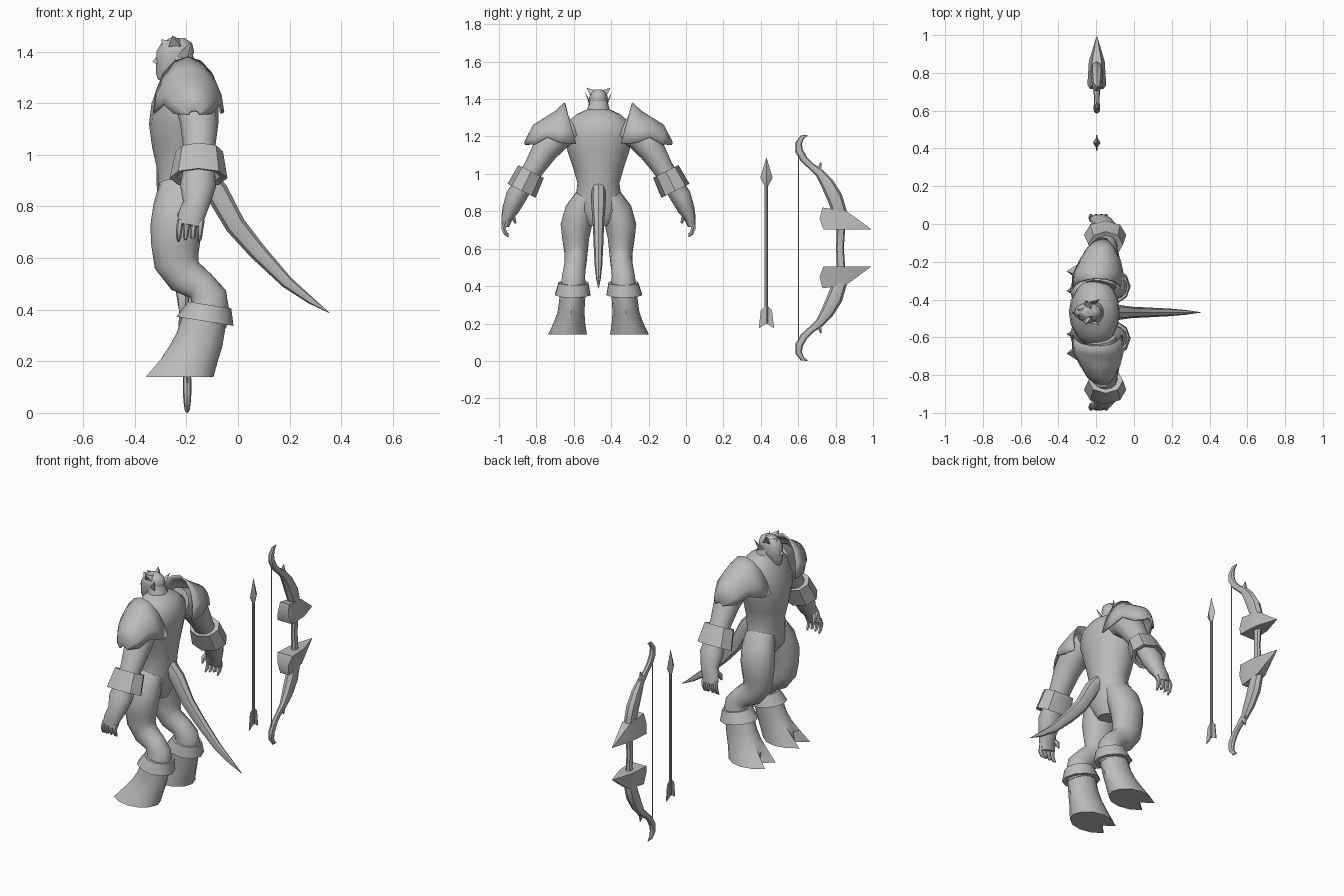
import bpy, bmesh, math
from mathutils import Vector

CY = -0.468          # the figure stands on this line
BX, BZ = -0.197, 0.604   # bow plane and bow middle height
X = Vector((1, 0, 0))

grey = bpy.data.materials.new("plain grey")
grey.diffuse_color = (0.5, 0.5, 0.5, 1)


def finish(name, bm):
    bmesh.ops.recalc_face_normals(bm, faces=bm.faces)
    me = bpy.data.meshes.new(name)
    bm.to_mesh(me)
    bm.free()
    me.materials.append(grey)
    ob = bpy.data.objects.new(name, me)
    bpy.context.collection.objects.link(ob)
    return ob


def loft(name, rings, n=12, d=None, side=1, cy=CY, warp=None):
    """Skin elliptical rings (x, y, z, radius towards x, other radius)."""
    bm = bmesh.new()
    cs = [Vector((r[0], r[1] * side + cy, r[2])) for r in rings]
    if d:
        d = Vector((d[0], d[1] * side, d[2])).normalized()
    loops = []
    for i, (c, r) in enumerate(zip(cs, rings)):
        t = d or (cs[min(i + 1, len(cs) - 1)] - cs[max(i - 1, 0)]).normalized()
        u = (X - t * t.x).normalized()
        v = t.cross(u)
        loop = []
        for k in range(n):
            a = 2 * math.pi * k / n
            p = c + u * r[3] * math.cos(a) + v * r[4] * math.sin(a)
            if warp:
                p = warp(i, k, p)
            loop.append(bm.verts.new(p))
        loops.append(loop)
    for a, b in zip(loops, loops[1:]):
        for k in range(n):
            bm.faces.new((a[k], a[(k + 1) % n], b[(k + 1) % n], b[k]))
    bm.faces.new(loops[0])
    bm.faces.new(loops[-1])
    return finish(name, bm)


def hull(name, pts):
    bm = bmesh.new()
    for p in pts:
        bm.verts.new(p)
    bmesh.ops.convex_hull(bm, input=bm.verts)
    return finish(name, bm)


# torso and neck
loft("torso", [(-.2, 0, .72, .05, .05), (-.215, 0, .80, .095, .13), (-.215, 0, .88, .1, .122),
               (-.21, 0, .95, .105, .112), (-.215, 0, 1.03, .118, .135), (-.215, 0, 1.12, .13, .165),
               (-.205, 0, 1.2, .13, .185), (-.195, 0, 1.27, .115, .172), (-.2, 0, 1.32, .085, .115),
               (-.215, 0, 1.345, .055, .06), (-.225, 0, 1.40, .045, .045)], 16, (0, 0, 1))

# head, nose, ears, hair
loft("head", [(-.285, 0, 1.29, .025, .02), (-.268, 0, 1.315, .05, .038), (-.25, 0, 1.36, .067, .048),
              (-.243, 0, 1.40, .073, .052), (-.238, 0, 1.432, .06, .043), (-.235, 0, 1.452, .03, .02)],
     12, (0, 0, 1))
hull("nose", [(-.305, CY, 1.395), (-.332, CY, 1.36), (-.31, CY - .015, 1.35), (-.31, CY + .015, 1.35),
              (-.29, CY, 1.38)])
for s in (1, -1):
    hull("ear", [(-.225, CY + s * .045, 1.37), (-.2, CY + s * .045, 1.355), (-.2, CY + s * .05, 1.395),
                 (-.235, CY + s * .052, 1.385), (-.18, CY + s * .072, 1.44)])
    hull("hair_tuft", [(-.25, CY + s * .015, 1.435), (-.22, CY + s * .045, 1.42), (-.27, CY + s * .04, 1.415),
                       (-.22, CY + s * .015, 1.445), (-.255, CY + s * .065, 1.462)])
    hull("brow_hair", [(-.26, CY + s * .005, 1.44), (-.29, CY + s * .03, 1.42), (-.25, CY + s * .03, 1.44),
                       (-.3, CY + s * .012, 1.448)])

# tail
loft("tail", [(-.14, 0, .94, .03, .035), (-.083, 0, .858, .045, .04), (-.01, 0, .727, .04, .03),
              (.075, 0, .626, .034, .026), (.19, 0, .506, .024, .02), (.28, 0, .437, .014, .012),
              (.355, 0, .387, .001, .001)], 8)


# cloven front of the foot: pull the middle front vertices back
def cleft(i, k, p):
    if k == 6:
        p.x += (0, 0, .005, .025, .075)[i]
    elif k in (5, 7):
        p.x -= (0, 0, 0, .004, .012)[i]
    return p


for s in (1, -1):
    # leg with bent hock
    loft("leg", [(-.22, .065, .88, .085, .06), (-.23, .1, .80, .098, .082), (-.24, .12, .72, .1, .085),
                 (-.242, .122, .65, .094, .073), (-.238, .12, .585, .088, .064),
                 (-.205, .122, .53, .075, .06), (-.145, .128, .492, .062, .06),
                 (-.112, .133, .45, .07, .063), (-.11, .135, .40, .078, .068),
                 (-.125, .136, .36, .085, .07)], 14, side=s)
    loft("leg_cuff", [(-.11, .133, .418, .065, .06), (-.11, .133, .418, .085, .083),
                      (-.128, .138, .355, .112, .099), (-.128, .138, .355, .08, .07)],
         10, (-.16, 0, -1), s)
    loft("foot", [(-.13, .137, .37, .088, .068), (-.145, .142, .31, .093, .07), (-.165, .147, .26, .105, .072),
                  (-.195, .155, .205, .118, .084), (-.229, .166, .14, .134, .104)],
         12, (0, 0, 1), s, warp=cleft)

    # arm down to the palm
    loft("arm", [(-.175, .14, 1.24, .08, .08), (-.16, .22, 1.21, .085, .085), (-.15, .29, 1.12, .074, .07),
                 (-.15, .345, 1.03, .062, .056), (-.15, .395, .95, .06, .052), (-.155, .44, .88, .07, .056),
                 (-.162, .47, .81, .052, .045), (-.178, .488, .77, .052, .032),
                 (-.187, .498, .725, .05, .022)], 12, side=s)
    # fingers and thumb
    for j in range(4):
        fx = -.228 + j * .027
        loft("finger", [(fx + .005, .497, .745, .013, .015), (fx, .508, .71, .012, .014),
                        (fx - .002, .497, .68, .010, .011),
                        (fx - .003, .482, .664 + .008 * (j % 3), .004, .004)], 6, side=s)
    loft("thumb", [(-.205, .475, .79, .018, .016), (-.222, .455, .765, .015, .014),
                   (-.222, .443, .735, .005, .006)], 6, side=s)
    # flared forearm band with open lower rim
    loft("bracer", [(-.15, .36, 1.01, .06, .05), (-.15, .36, 1.013, .092, .076),
                    (-.153, .411, .91, .112, .084), (-.153, .408, .916, .085, .064),
                    (-.153, .39, .95, .06, .05)], 8, (0, .45, -.9), s)

    # shoulder plate: arches narrowing outward (base y, top y, centre x, half width, base z, top z)
    bm = bmesh.new()
    rows = []
    for y0, y1, xc, rx, zb, zt in [(.12, .18, -.195, .13, 1.16, 1.378), (.2, .225, -.19, .132, 1.165, 1.335),
                                   (.275, .275, -.18, .105, 1.195, 1.303), (.34, .345, -.175, .07, 1.158, 1.26),
                                   (.39, .392, -.17, .022, 1.155, 1.17)]:
        row = []
        for k in range(9):
            a = math.pi * k / 8
            h = math.sin(a)
            row.append(bm.verts.new((xc - rx * math.cos(a), CY + s * (y0 + (y1 - y0) * h), zb + (zt - zb) * h)))
        rows.append(row)
    for a, b in zip(rows, rows[1:]):
        for k in range(8):
            bm.faces.new((a[k], a[k + 1], b[k + 1], b[k]))
    plate = finish("shoulder_plate", bm)
    m = plate.modifiers.new("thickness", 'SOLIDIFY')
    m.thickness = .01
    m.offset = 0

# bow: one curved limb reflected about the grip (y, height above middle, radius)
limb = [(.65, .602, .002), (.622, .593, .012), (.602, .56, .018), (.604, .52, .021), (.63, .475, .02),
        (.668, .438, .018), (.715, .4, .024), (.755, .345, .035), (.795, .27, .042), (.822, .19, .038),
        (.828, .09, .022), (.823, 0, .021)]
path = limb + [(y, -z, r) for y, z, r in limb[-2::-1]]
loft("bow", [(BX, y, BZ + z, r * .8, r) for y, z, r in path], 8, cy=0)
loft("bow_string", [(BX, .602, BZ - .5, .003, .003), (BX, .602, BZ + .5, .003, .003)], 6, cy=0)
for s in (1, -1):
    # wedge blades and limb spurs
    pts = []
    for y, z, w in [(.714, .155, .035), (.735, .098, .05), (.73, .216, .03), (.86, .196, .025),
                    (.86, .098, .042), (.993, .098, .002)]:
        pts += [(BX + e * w, y, BZ + s * z) for e in (1, -1)]
    hull("bow_blade", pts)
    loft("bow_spur", [(BX, .735, BZ + s * .375, .018, .025), (BX, .71, BZ + s * .42, .015, .018),
                      (BX, .722, BZ + s * .458, .002, .002)], 6, cy=0)

# arrow
AY = .43
loft("arrow_shaft", [(BX, AY, .2, .008, .009), (BX, AY, .96, .008, .009)], 8, cy=0)
loft("arrow_head", [(BX, AY, .935, .009, .01), (BX, AY, .98, .02, .033), (BX, AY, 1.085, .001, .001)],
     4, (0, 0, 1), cy=0)
for s in (1, -1):
    hull("arrow_fletching", [(BX + e, AY + s * y, z) for e in (.003, -.003)
                             for y, z in [(0, .3), (.03, .27), (.041, .175), (0, .2)]])

# smooth shading with sharp edges kept
bpy.ops.object.select_all(action='SELECT')
bpy.context.view_layer.objects.active = bpy.context.selected_objects[0]
bpy.ops.object.shade_smooth_by_angle(angle=math.radians(40))
